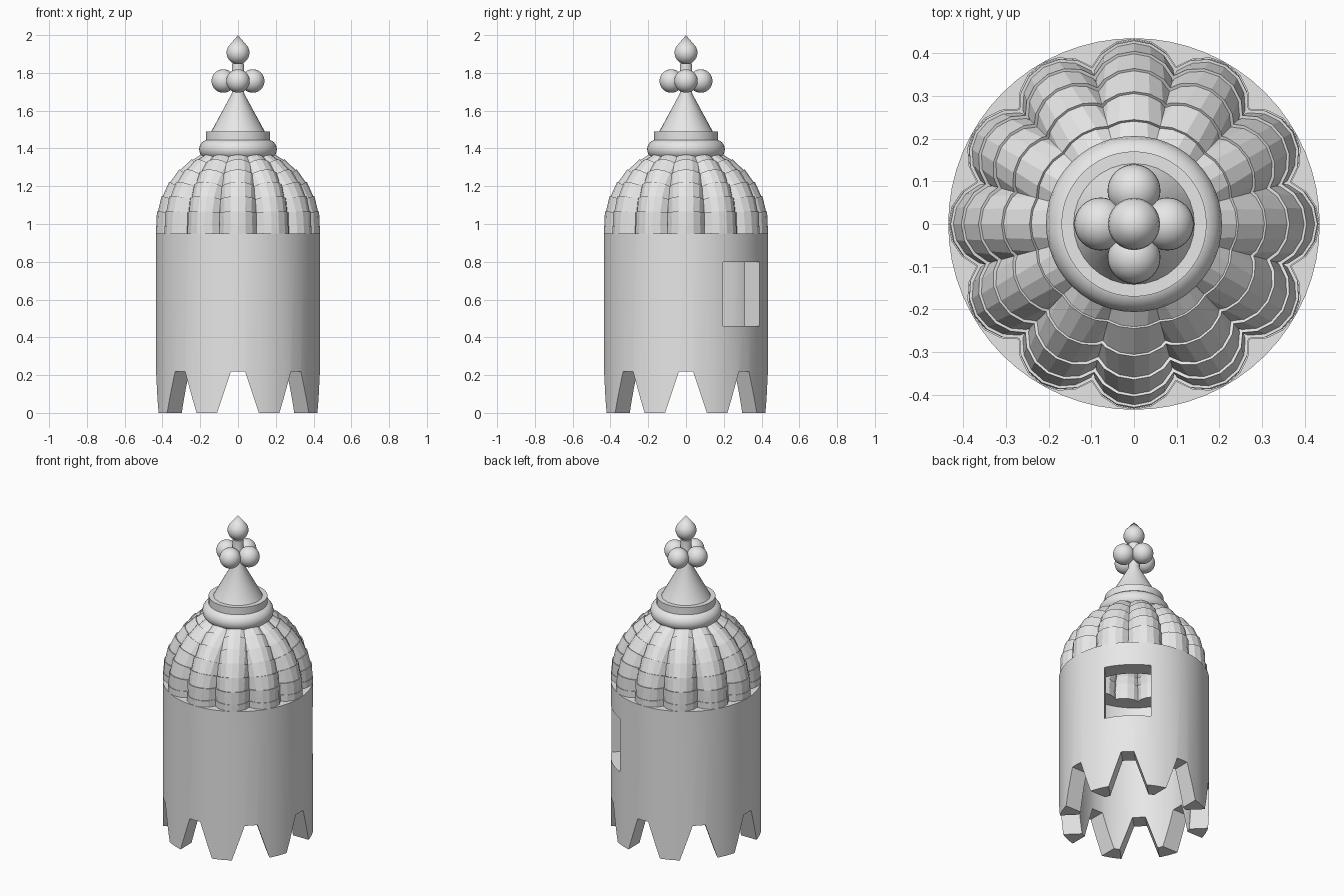
import bpy, bmesh, math
from mathutils import Matrix, Vector

cube = bpy.data.objects.get("Cube")
if cube:
    bpy.data.objects.remove(cube, do_unlink=True)

stone = bpy.data.materials.new("light_grey_stone")
stone.use_nodes = True
stone.diffuse_color = (0.8, 0.8, 0.8, 1)
stone.node_tree.nodes["Principled BSDF"].inputs["Base Color"].default_value = (0.8, 0.8, 0.8, 1)


def add_object(name, bm, smooth=True):
    """Turn a bmesh into a named object with the stone material."""
    bmesh.ops.recalc_face_normals(bm, faces=bm.faces)
    mesh = bpy.data.meshes.new(name)
    bm.to_mesh(mesh)
    bm.free()
    mesh.materials.append(stone)
    ob = bpy.data.objects.new(name, mesh)
    bpy.context.collection.objects.link(ob)
    if smooth:
        bpy.ops.object.select_all(action="DESELECT")
        ob.select_set(True)
        bpy.context.view_layer.objects.active = ob
        bpy.ops.object.shade_smooth_by_angle(angle=math.radians(30))
    return ob


def lathe(name, profile, steps=64, closed=False):
    """Spin (radius, height) points around the z axis."""
    bm = bmesh.new()
    verts = [bm.verts.new((r, 0, z)) for r, z in profile]
    pairs = list(zip(verts, verts[1:]))
    if closed:
        pairs.append((verts[-1], verts[0]))
    edges = [bm.edges.new(p) for p in pairs]
    bmesh.ops.spin(bm, geom=verts + edges, cent=(0, 0, 0), axis=(0, 0, 1),
                   angle=math.tau, steps=steps, use_merge=True)
    bmesh.ops.remove_doubles(bm, verts=bm.verts, dist=1e-5)
    return add_object(name, bm)


def prism(name, outline, depth, turn, shift=0):
    """Extrude an (x, z) outline along y, then turn it about z."""
    bm = bmesh.new()
    face = bm.faces.new([bm.verts.new((x, shift - depth / 2, z)) for x, z in outline])
    out = bmesh.ops.extrude_face_region(bm, geom=[face])
    moved = [v for v in out["geom"] if isinstance(v, bmesh.types.BMVert)]
    bmesh.ops.translate(bm, verts=moved, vec=(0, depth, 0))
    bmesh.ops.rotate(bm, verts=bm.verts, cent=(0, 0, 0), matrix=Matrix.Rotation(turn, 3, "Z"))
    return add_object(name, bm, smooth=False)


# Hollow tower wall with tapered notches around the foot and one back window
R = 0.435
wall = lathe("tower_wall", [(R, 0), (R, 0.95), (0.33, 0.95), (0.33, 0)], 64, True)
notch = [(-0.127, -0.05), (0.127, -0.05), (0.037, 0.22), (-0.037, 0.22)]
window = [(-0.136, 0.46), (0.136, 0.46), (0.136, 0.8), (-0.136, 0.8)]
cutters = [prism("notch_cutter", notch, 1.2, i * math.pi / 4) for i in range(4)]
cutters.append(prism("window_cutter", window, 0.5, -math.pi / 4, 0.45))
bpy.context.view_layer.objects.active = wall
for cutter in cutters:
    cutter.hide_render = True
    mod = wall.modifiers.new("cut", "BOOLEAN")
    mod.operation = "DIFFERENCE"
    mod.solver = "EXACT"
    mod.object = cutter
    # Keep the cut ahead of any smoothing modifier
    bpy.ops.object.modifier_move_to_index(modifier=mod.name, index=0)
    bpy.ops.object.modifier_apply(modifier=mod.name)
    bpy.data.objects.remove(cutter, do_unlink=True)

# Dome of twelve curved ribs, each a stack of stepped segments
LOBES, SEGMENTS, SPAN = 12, 7, math.radians(78)
SPRING = 0.98
bm = bmesh.new()
for lobe in range(LOBES):
    spin = Matrix.Rotation(math.tau * lobe / LOBES, 4, "Z")
    base = spin @ Matrix.Translation((R - 0.107, 0, 0.97))
    bmesh.ops.create_cone(bm, cap_ends=True, segments=16, radius1=0.107,
                          radius2=0.107, depth=0.04, matrix=base)
    for i in range(SEGMENTS):
        t = SPAN * (i + 0.5) / SEGMENTS
        rad = 0.105 - 0.004 * i
        c = R - 0.002 - rad
        place = Matrix.Translation((c * math.cos(t), 0, SPRING + c * math.sin(t)))
        tilt = Matrix.Rotation(-t, 4, "Y")
        bmesh.ops.create_cone(bm, cap_ends=True, segments=16, radius1=rad - 0.003,
                              radius2=rad + 0.003, depth=R * SPAN / SEGMENTS + 0.006,
                              matrix=spin @ place @ tilt)
add_object("dome_ribs", bm, smooth=False)

# Rounded collar, flat band and spire
ring = [(0.153 + 0.053 * math.cos(a), 1.395 + 0.053 * math.sin(a))
        for a in [math.tau * k / 16 for k in range(16)]]
lathe("collar_ring", ring, 48, True)
lathe("collar_band", [(0, 1.36), (0.17, 1.36), (0.17, 1.49), (0, 1.49)], 48)
lathe("spire", [(0, 1.48), (0.147, 1.48), (0.033, 1.69), (0.033, 1.85), (0, 1.85)], 32)

# Four balls around the post
for name, x, y in (("left", 1, 0), ("right", -1, 0), ("back", 0, 1), ("front", 0, -1)):
    bm = bmesh.new()
    spot = Vector((x, y, 0)) * 0.078 + Vector((0, 0, 1.757))
    bmesh.ops.create_uvsphere(bm, u_segments=32, v_segments=16, radius=0.062,
                              matrix=Matrix.Translation(spot))
    add_object(name + "_ball", bm)

# Teardrop finial
arc = [math.radians(-90 + 15 * k) for k in range(9)]
drop = [(0.061 * math.cos(a), 1.907 + 0.061 * math.sin(a)) for a in arc]
drop[0] = (0, 1.846)
lathe("finial_drop", drop + [(0, 2)], 32)
